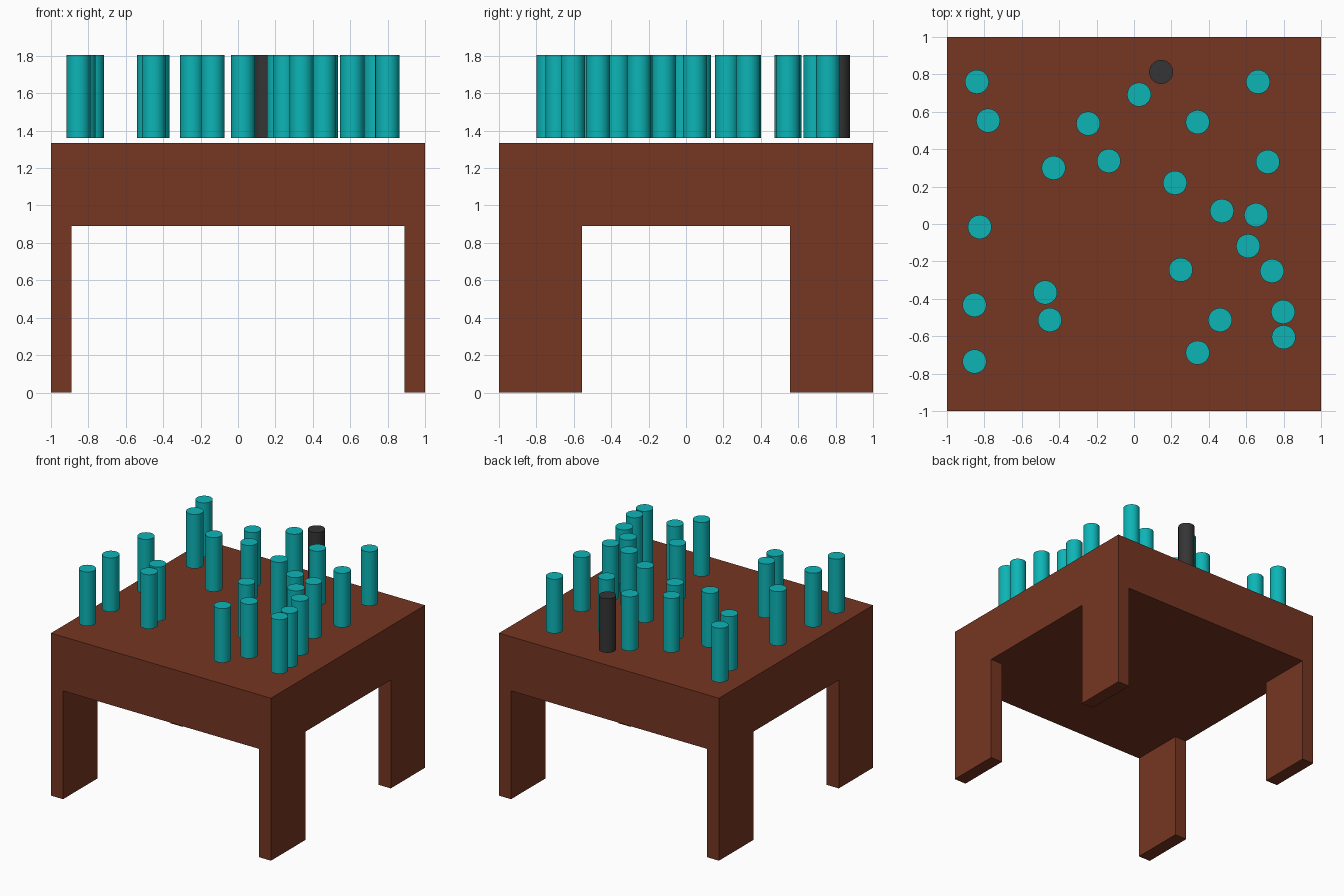
import bpy, bmesh
from mathutils import Matrix, Vector

if "Cube" in bpy.data.objects:
    bpy.data.objects.remove(bpy.data.objects["Cube"])

TOP, UNDER = 1.335, 0.89          # table slab heights
LEG_X, LEG_Y = 0.89, 0.555        # inner faces of the legs
PEG_Z0, PEG_Z1, PEG_R = 1.36, 1.805, 0.064


def material(name, color):
    mat = bpy.data.materials.new(name)
    mat.diffuse_color = (*color, 1)
    mat.use_nodes = True
    mat.node_tree.nodes["Principled BSDF"].inputs["Base Color"].default_value = mat.diffuse_color
    return mat


def add_object(name, bm, mat):
    mesh = bpy.data.meshes.new(name)
    bm.to_mesh(mesh)
    bm.free()
    obj = bpy.data.objects.new(name, mesh)
    bpy.context.collection.objects.link(obj)
    mesh.materials.append(mat)
    return obj


wood = material("brown", (0.18, 0.037, 0.016))
teal = material("teal", (0.004, 0.46, 0.47))
dark = material("dark_grey", (0.035, 0.035, 0.035))

# Table: slab cut into a grid, with the bottom corner cells extruded into legs
bm = bmesh.new()
bmesh.ops.create_cube(bm, size=1, matrix=Matrix.LocRotScale(
    Vector((0, 0, (TOP + UNDER) / 2)), None, Vector((2, 2, TOP - UNDER))))
for axis, inner in ((Vector((1, 0, 0)), LEG_X), (Vector((0, 1, 0)), LEG_Y)):
    for side in (-1, 1):
        bmesh.ops.bisect_plane(bm, geom=bm.verts[:] + bm.edges[:] + bm.faces[:],
                               plane_co=axis * inner * side, plane_no=axis)
bm.normal_update()
corners = []
for f in bm.faces:
    c = f.calc_center_median()
    if f.normal.z < -0.5 and abs(c.x) > LEG_X and abs(c.y) > LEG_Y:
        corners.append(f)
for f in bmesh.ops.extrude_discrete_faces(bm, faces=corners)["faces"]:
    for v in f.verts:
        v.co.z = 0
bmesh.ops.recalc_face_normals(bm, faces=bm.faces[:])
add_object("table", bm, wood)

# Pegs: identical cylinders scattered just above the table top
pegs = [
    (-0.84, 0.76), (-0.78, 0.553), (-0.245, 0.537), (0.027, 0.692),
    (0.663, 0.76), (0.34, 0.545), (0.715, 0.332), (0.219, 0.22),
    (-0.135, 0.337), (-0.43, 0.30), (-0.825, -0.016), (0.47, 0.07),
    (0.653, 0.048), (0.61, -0.118), (0.738, -0.251), (0.25, -0.245),
    (0.797, -0.47), (0.80, -0.605), (0.46, -0.513), (0.34, -0.688),
    (-0.853, -0.433), (-0.475, -0.366), (-0.45, -0.513), (-0.853, -0.735),
]


def add_peg(name, x, y, mat):
    bm = bmesh.new()
    bmesh.ops.create_cone(bm, cap_ends=True, segments=32, radius1=PEG_R,
                          radius2=PEG_R, depth=PEG_Z1 - PEG_Z0)
    for f in bm.faces:
        f.smooth = len(f.verts) == 4
    for e in bm.edges:
        e.smooth = all(f.smooth for f in e.link_faces)
    obj = add_object(name, bm, mat)
    obj.location = (x, y, (PEG_Z0 + PEG_Z1) / 2)


for i, (x, y) in enumerate(pegs, 1):
    add_peg(f"teal_peg_{i}", x, y, teal)
add_peg("dark_peg", 0.145, 0.813, dark)
